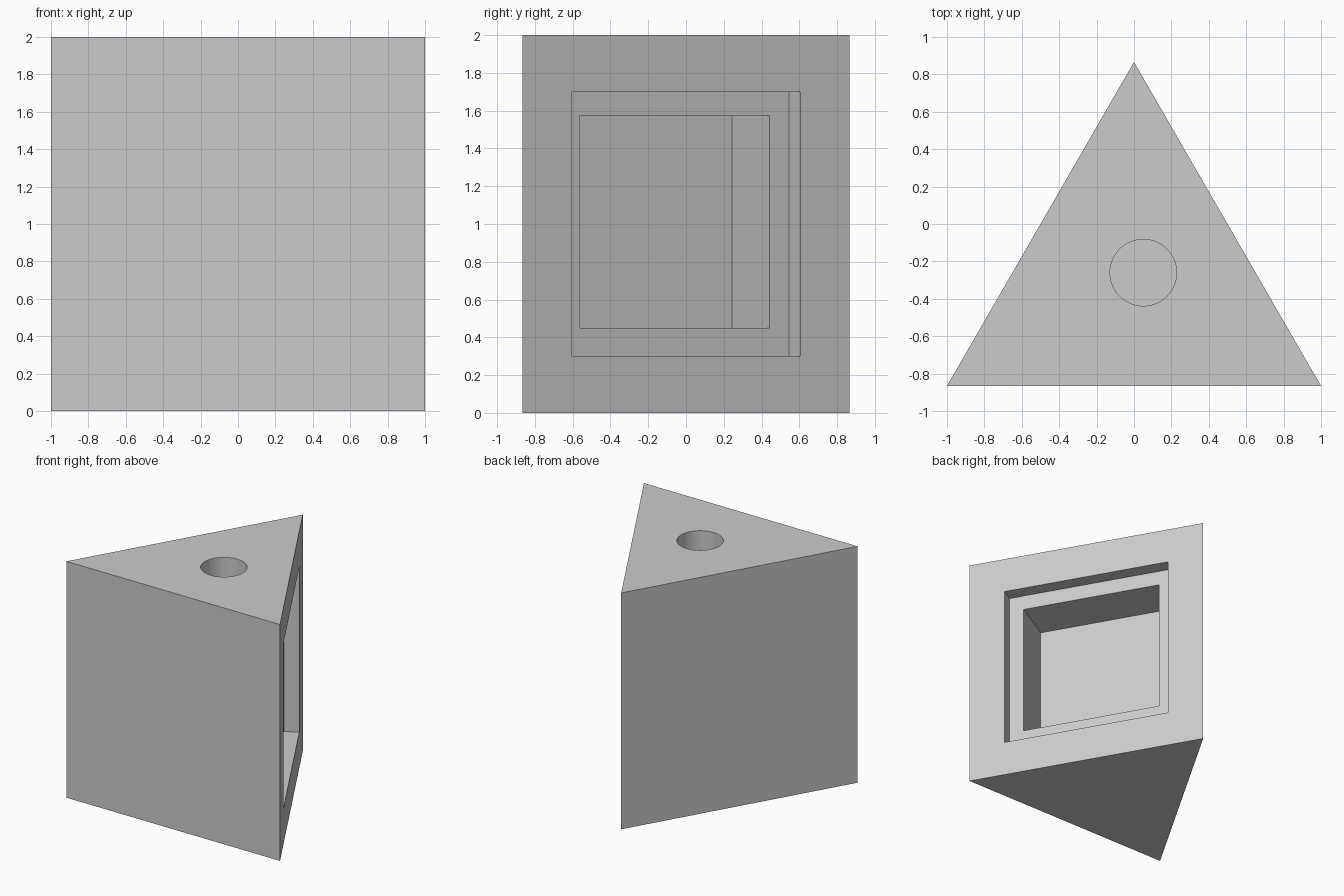
import bpy
from math import radians, sqrt
from mathutils import Matrix, Vector

default = bpy.data.objects.get("Cube")
if default:
    bpy.data.objects.remove(default, do_unlink=True)

# Single plain grey
grey = bpy.data.materials.new("light_grey")
grey.use_nodes = True
colour = (0.6, 0.6, 0.6, 1)
grey.diffuse_color = colour
grey.node_tree.nodes["Principled BSDF"].inputs["Base Color"].default_value = colour

HALF_DEPTH = sqrt(3) / 2
HEIGHT = 2.0

# Triangular prism body
corners = [(-1, -HALF_DEPTH), (1, -HALF_DEPTH), (0, HALF_DEPTH)]
verts = [(x, y, z) for z in (0, HEIGHT) for x, y in corners]
sides = [(i, (i + 1) % 3, (i + 1) % 3 + 3, i + 3) for i in range(3)]
mesh = bpy.data.meshes.new("prism_body")
mesh.from_pydata(verts, [], [(2, 1, 0), (3, 4, 5)] + sides)
body = bpy.data.objects.new("prism_body", mesh)
bpy.context.collection.objects.link(body)
mesh.materials.append(grey)

# Local frame of the slanted face: x is outward, y runs along the face
face_frame = Matrix.Translation((0.5, 0, 0)) @ Matrix.Rotation(radians(30), 4, "Z")


def carve(cutter):
    """Subtract the cutter from the body, then discard it."""
    cutter.hide_render = True
    cutter.data.materials.append(grey)
    mod = body.modifiers.new("carve", "BOOLEAN")
    mod.operation, mod.solver, mod.object = "DIFFERENCE", "EXACT", cutter
    bpy.ops.object.select_all(action="DESELECT")
    bpy.context.view_layer.objects.active = body
    body.select_set(True)
    bpy.ops.object.modifier_apply(modifier=mod.name)
    bpy.data.objects.remove(cutter, do_unlink=True)


def carve_pocket(depth, half_width, bottom, top):
    """Cut a rectangular pocket square into the slanted face."""
    bpy.ops.mesh.primitive_cube_add(size=1)
    cutter = bpy.context.object
    over = 0.2
    centre = Vector(((over - depth) / 2, 0, (bottom + top) / 2))
    size = (depth + over, 2 * half_width, top - bottom)
    cutter.matrix_world = face_frame @ Matrix.Translation(centre) @ Matrix.Diagonal((*size, 1))
    carve(cutter)


# Shallow rebate, then the deep window pocket inside it
carve_pocket(0.12, 0.70, 0.30, 1.70)
carve_pocket(0.52, 0.58, 0.45, 1.575)

# Blind round hole in the top
hole_depth = 0.3
bpy.ops.mesh.primitive_cylinder_add(vertices=64, radius=0.178, depth=2 * hole_depth,
                                    location=(0.05, -0.26, HEIGHT))
carve(bpy.context.object)

bpy.ops.object.select_all(action="DESELECT")
body.select_set(True)
bpy.context.view_layer.objects.active = body
bpy.ops.object.shade_smooth_by_angle(angle=radians(30))
